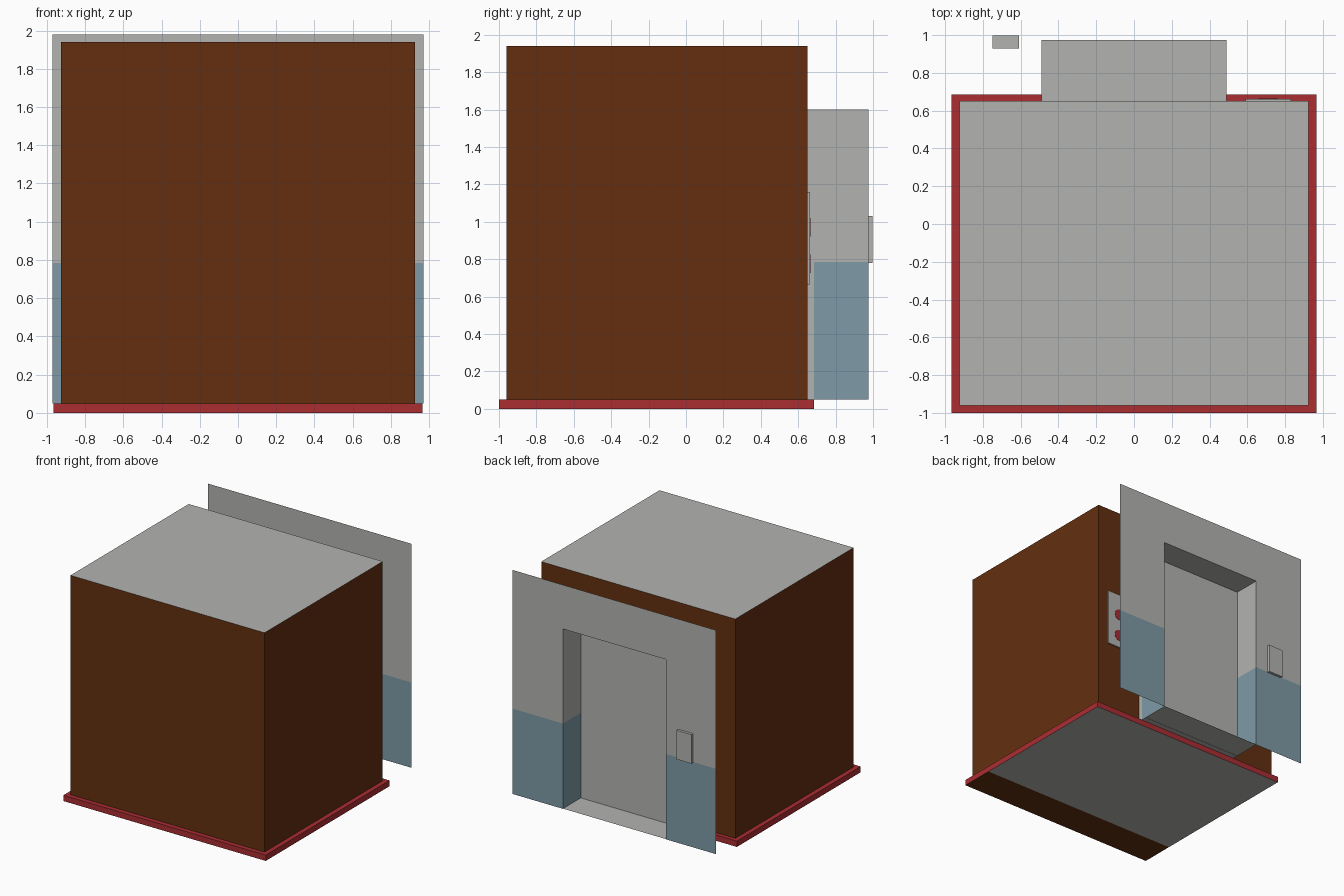
import bpy, bmesh, math
from mathutils import Matrix

if "Cube" in bpy.data.objects:
    bpy.data.objects.remove(bpy.data.objects["Cube"])


def material(name, rgb):
    m = bpy.data.materials.new(name)
    m.diffuse_color = (*rgb, 1)
    m.use_nodes = True
    m.node_tree.nodes["Principled BSDF"].inputs["Base Color"].default_value = m.diffuse_color
    return m


GREY = material("pale grey", (0.45, 0.45, 0.435))
BLUE = material("dusty blue", (0.21, 0.325, 0.385))
BROWN = material("wood brown", (0.125, 0.028, 0.005))
RED = material("skirting red", (0.40, 0.026, 0.031))


def finish(name, bm, mats):
    me = bpy.data.meshes.new(name)
    bm.to_mesh(me)
    bm.free()
    ob = bpy.data.objects.new(name, me)
    bpy.context.collection.objects.link(ob)
    for m in mats:
        me.materials.append(m)
    return ob


def sheet(name, place, us, vs, mats, rule=lambda u, v: 0):
    """Thin gridded sheet; rule gives the material index per cell, None = hole."""
    bm = bmesh.new()
    for u0, u1 in zip(us, us[1:]):
        for v0, v1 in zip(vs, vs[1:]):
            k = rule((u0 + u1) / 2, (v0 + v1) / 2)
            if k is not None:
                corners = ((u0, v0), (u1, v0), (u1, v1), (u0, v1))
                bm.faces.new([bm.verts.new(place(*c)) for c in corners]).material_index = k
    bmesh.ops.remove_doubles(bm, verts=bm.verts, dist=1e-5)
    return finish(name, bm, mats)


def box(name, lo, hi, mats):
    bm = bmesh.new()
    size = [b - a for a, b in zip(lo, hi)]
    mid = [(a + b) / 2 for a, b in zip(lo, hi)]
    bmesh.ops.create_cube(bm, size=1, matrix=Matrix.Translation(mid) @ Matrix.Diagonal((*size, 1)))
    return finish(name, bm, mats)


def at_x(x):
    return lambda u, v: (x, u, v)


def at_y(y):
    return lambda u, v: (u, y, v)


def at_z(z):
    return lambda u, v: (u, v, z)


W, F, B = 0.925, -0.96, 0.65           # cabin half width, front, back
BW, BF, BB = 0.965, -1.0, 0.685        # skirting extents
FLOOR, TOP = 0.05, 1.94
DW, DH, WALL = 0.49, 1.6, 0.975        # doorway half width, height, landing wall
DADO = 0.785                           # top of the blue paint


def opening(u, v):
    return None if abs(u) < DW and v < DH else 0


# cabin shell
sheet("cabin_front", at_y(F), (-W, W), (FLOOR, TOP), [BROWN])
sheet("cabin_back", at_y(B), (W, DW, -DW, -W), (FLOOR, DH, TOP), [BROWN], opening)
for name, s in (("right", 1), ("left", -1)):
    sheet("cabin_side_" + name, at_x(s * W), (F, B)[::s], (FLOOR, TOP), [BROWN])
sheet("cabin_ceiling", at_z(TOP), (-W, W), (F, B), [GREY])
sheet("cabin_floor", at_z(FLOOR + 0.003), (-W + 0.005, W - 0.005), (F + 0.005, B), [GREY])

# red skirting, with a partly brown and partly grey underside
base = box("skirting", (-BW, BF, 0), (BW, BB, FLOOR), [RED, GREY, BROWN])
bm = bmesh.new()
bm.from_mesh(base.data)
bmesh.ops.bisect_plane(bm, geom=bm.verts[:] + bm.edges[:] + bm.faces[:],
                       plane_co=(0, -0.706, 0), plane_no=(0, 1, 0))
bm.normal_update()
for f in bm.faces:
    if f.normal.z < -0.9:
        f.material_index = 1 if f.calc_center_median().y > -0.706 else 2
bm.to_mesh(base.data)
bm.free()

# landing wall with doorway, blue below the dado line
sheet("landing_wall", at_y(WALL), (0.97, DW, -DW, -0.97), (FLOOR, DADO, DH, 1.98), [GREY, BLUE],
      lambda u, v: None if opening(u, v) is None else int(v < DADO))

# doorway lining
for name, s in (("right", 1), ("left", -1)):
    sheet("door_jamb_" + name, at_x(s * DW), (WALL, BB, B)[::s], (FLOOR, DADO, DH), [GREY, BLUE],
          lambda u, v: int(v < DADO and u > BB))
sheet("door_head", at_z(DH), (-DW, DW), (B, WALL), [GREY])
sheet("door_sill", at_z(FLOOR + 0.002), (-DW, DW), (B, WALL), [GREY])
sheet("sliding_door", at_y(0.733), (DW, -DW), (FLOOR, DH), [GREY])

# call panel on the landing wall and control panel in the cabin
box("call_panel", (-0.75, 0.93, 0.78), (-0.61, 0.998, 1.03), [GREY])
box("control_panel", (0.59, 0.635, 0.665), (0.83, 0.662, 1.16), [GREY])
for i, z in enumerate((0.775, 0.97)):
    bm = bmesh.new()
    bmesh.ops.create_cone(bm, cap_ends=True, segments=24, radius1=0.05, radius2=0.05, depth=0.036,
                          matrix=Matrix.Translation((0.71, 0.647, z)) @ Matrix.Rotation(math.pi / 2, 4, 'X'))
    finish("control_button_%d" % (i + 1), bm, [RED])
